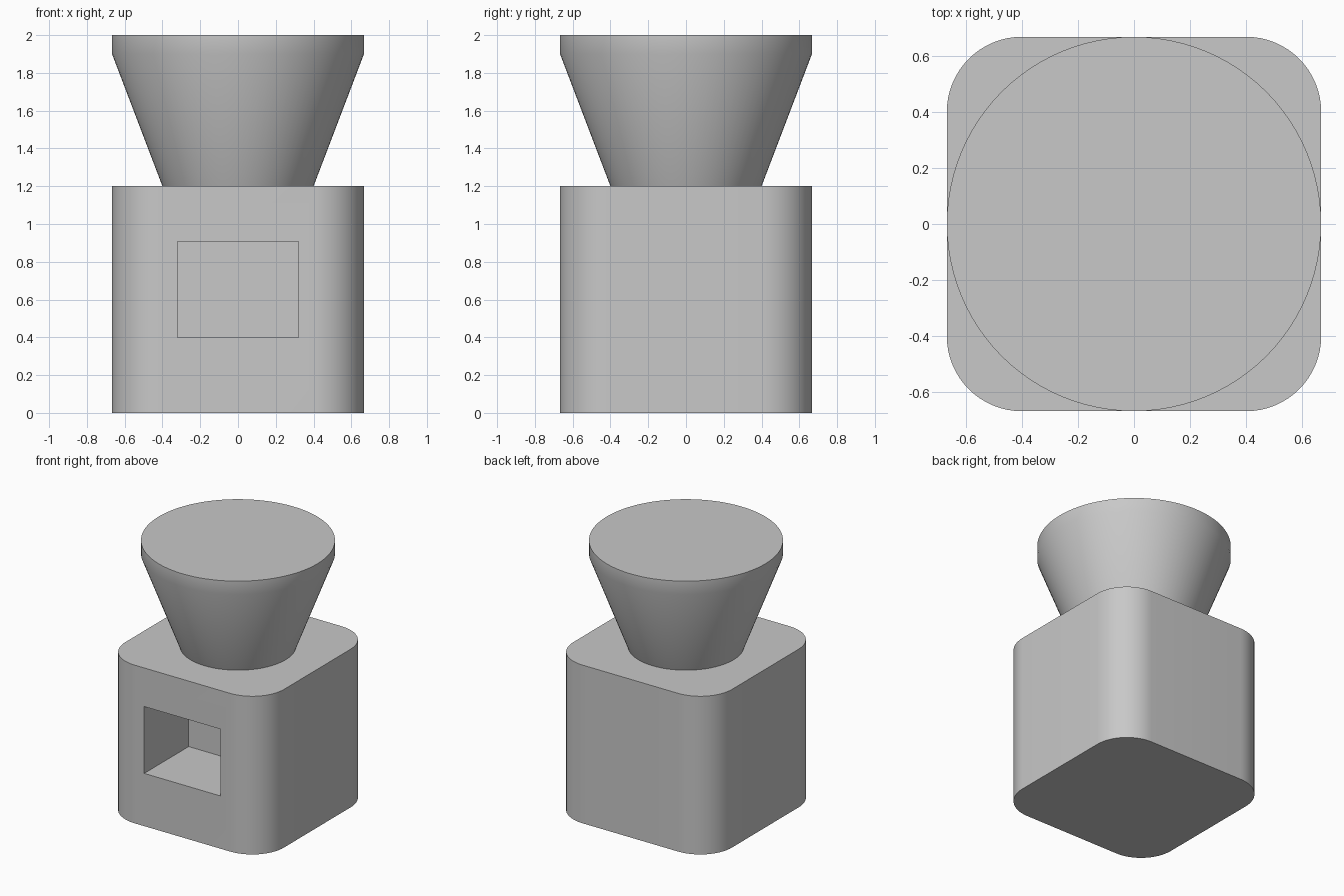
import bpy, bmesh, math
from mathutils import Vector

if "Cube" in bpy.data.objects:
    bpy.data.objects.remove(bpy.data.objects["Cube"], do_unlink=True)

HALF = 0.667        # half width of the body
BODY_TOP = 1.2

grey = bpy.data.materials.new("plain_grey")
grey.use_nodes = True
grey.diffuse_color = (0.58, 0.58, 0.58, 1)
grey.node_tree.nodes["Principled BSDF"].inputs["Base Color"].default_value = grey.diffuse_color


def finish(bm, name):
    bmesh.ops.recalc_face_normals(bm, faces=bm.faces)
    mesh = bpy.data.meshes.new(name)
    bm.to_mesh(mesh)
    bm.free()
    mesh.materials.append(grey)
    obj = bpy.data.objects.new(name, mesh)
    bpy.context.collection.objects.link(obj)
    bpy.ops.object.select_all(action='DESELECT')
    obj.select_set(True)
    bpy.context.view_layer.objects.active = obj
    bpy.ops.object.shade_smooth_by_angle(angle=math.radians(30))
    return obj


# Body: box with rounded upright corners
bm = bmesh.new()
bmesh.ops.create_cube(bm, size=1)
for v in bm.verts:
    v.co = Vector((v.co.x * 2 * HALF, v.co.y * 2 * HALF, (v.co.z + 0.5) * BODY_TOP))
uprights = [e for e in bm.edges if abs(e.verts[0].co.z - e.verts[1].co.z) > 0.1]
bmesh.ops.bevel(bm, geom=uprights, offset=0.267, offset_type='OFFSET',
                segments=16, profile=0.5, affect='EDGES')

# Rectangular pocket sunk into the front
bm.normal_update()
front = min(bm.faces, key=lambda f: f.normal.y)
bmesh.ops.inset_individual(bm, faces=[front], thickness=0.1)
for v in front.verts:
    v.co.x = math.copysign(0.32, v.co.x)
    v.co.z = 0.907 if v.co.z > BODY_TOP / 2 else 0.4
pocket_back = bmesh.ops.extrude_discrete_faces(bm, faces=[front])["faces"][0]
bmesh.ops.translate(bm, verts=pocket_back.verts, vec=(0, 0.533, 0))
finish(bm, "body")

# Hopper: flared cone with a short straight rim and closed top
bm = bmesh.new()
rings = []
for radius, z in ((0.4, BODY_TOP), (HALF, 1.9), (HALF, 2.0)):
    ring = bmesh.ops.create_circle(bm, segments=96, radius=radius)["verts"]
    bmesh.ops.translate(bm, verts=ring, vec=(0, 0, z))
    rings.append(ring)
for low, high in zip(rings, rings[1:]):
    for i in range(len(low)):
        bm.faces.new((low[i - 1], low[i], high[i], high[i - 1]))
bm.faces.new(rings[0])
bm.faces.new(rings[-1])
finish(bm, "hopper")
